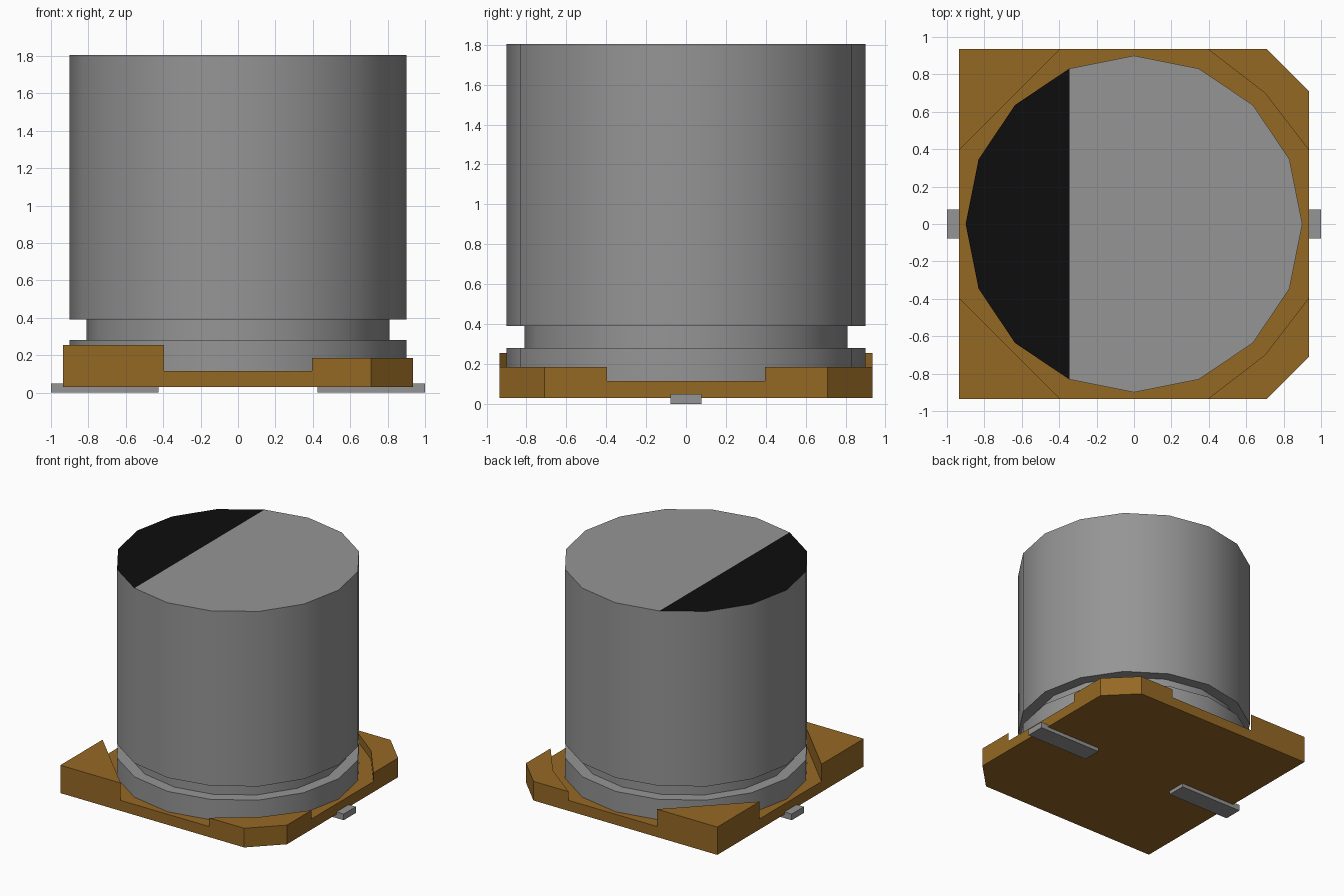
import bpy, bmesh, math

cube = bpy.data.objects.get("Cube")
if cube:
    bpy.data.objects.remove(cube, do_unlink=True)


def material(name, color):
    m = bpy.data.materials.new(name)
    m.use_nodes = True
    m.diffuse_color = (*color, 1)
    m.node_tree.nodes["Principled BSDF"].inputs["Base Color"].default_value = (*color, 1)
    return m


grey = material("aluminium grey", (0.30, 0.30, 0.30))
black = material("marking black", (0.004, 0.004, 0.004))
brown = material("base brown", (0.30, 0.14, 0.018))


def make_object(name, bm, *mats):
    bmesh.ops.recalc_face_normals(bm, faces=bm.faces)
    mesh = bpy.data.meshes.new(name)
    bm.to_mesh(mesh)
    bm.free()
    for m in mats:
        mesh.materials.append(m)
    obj = bpy.data.objects.new(name, mesh)
    bpy.context.collection.objects.link(obj)
    return obj


def raise_faces(bm, faces, height):
    new = bmesh.ops.extrude_face_region(bm, geom=faces)["geom"]
    verts = [g for g in new if isinstance(g, bmesh.types.BMVert)]
    bmesh.ops.translate(bm, verts=verts, vec=(0, 0, height))
    return [g for g in new if isinstance(g, bmesh.types.BMFace)]


# Can: lathed 16-sided profile with a crimp groove near the bottom
SIDES = 16
profile = [(0.90, 0.10), (0.90, 0.28), (0.81, 0.28), (0.81, 0.39), (0.90, 0.39), (0.90, 1.805)]
bm = bmesh.new()
rings = [[bm.verts.new((r * math.cos(math.tau * i / SIDES), r * math.sin(math.tau * i / SIDES), z))
          for i in range(SIDES)] for r, z in profile]
for lower, upper in zip(rings, rings[1:]):
    for i in range(SIDES):
        j = (i + 1) % SIDES
        bm.faces.new((lower[i], lower[j], upper[j], upper[i]))
bm.faces.new(rings[0][::-1])
# Top is split into the plain area and the black polarity segment
top = rings[-1]
bm.faces.new([top[i % SIDES] for i in range(-5, 6)])
segment = [top[i] for i in range(5, 12)]
mark = bm.faces.new([top[11 - i] for i in range(7)][::-1])
mark.material_index = 1
can = make_object("can", bm, grey, black)
bpy.ops.object.select_all(action='DESELECT')
can.select_set(True)
bpy.context.view_layer.objects.active = can
bpy.ops.object.shade_smooth_by_angle(angle=math.radians(30))

# Base: flat plate with raised corners, chamfered on the left side
A, C, K, N = 0.935, 0.395, 0.71, 0.70
bm = bmesh.new()
plan = {}


def polygon(points):
    verts = []
    for p in points:
        if p not in plan:
            plan[p] = bm.verts.new((*p, 0.03))
        verts.append(plan[p])
    return bm.faces.new(verts)


plate = [polygon([(-A, -C), (-C, -A), (C, -A), (N, -N), (A, -C),
                  (A, C), (N, N), (C, A), (-C, A), (-A, C)])]
for s in (1, -1):
    plate.append(polygon([(-A, s * C), (-C, s * A), (-A, s * A)]))
    plate.append(polygon([(C, s * A), (N, s * N), (A, s * C), (A, s * K), (K, s * A)]))
bmesh.ops.recalc_face_normals(bm, faces=bm.faces)
tops = raise_faces(bm, plate, 0.085)
corners = [f for f in tops if len(f.verts) < 10]
raise_faces(bm, [f for f in corners if len(f.verts) == 3], 0.14)
raise_faces(bm, [f for f in corners if f.is_valid and len(f.verts) == 5], 0.07)
bmesh.ops.recalc_face_normals(bm, faces=bm.faces)
bmesh.ops.dissolve_limit(bm, angle_limit=0.01, verts=bm.verts, edges=bm.edges)
make_object("base", bm, brown)

# Leads: flat bars under the base, sticking out on both sides
for name, s in (("left_lead", 1), ("right_lead", -1)):
    bm = bmesh.new()
    bmesh.ops.create_cube(bm, size=1)
    for v in bm.verts:
        v.co = (s * 0.7125 + v.co.x * 0.575, v.co.y * 0.155, 0.025 + v.co.z * 0.05)
    make_object(name, bm, grey)
